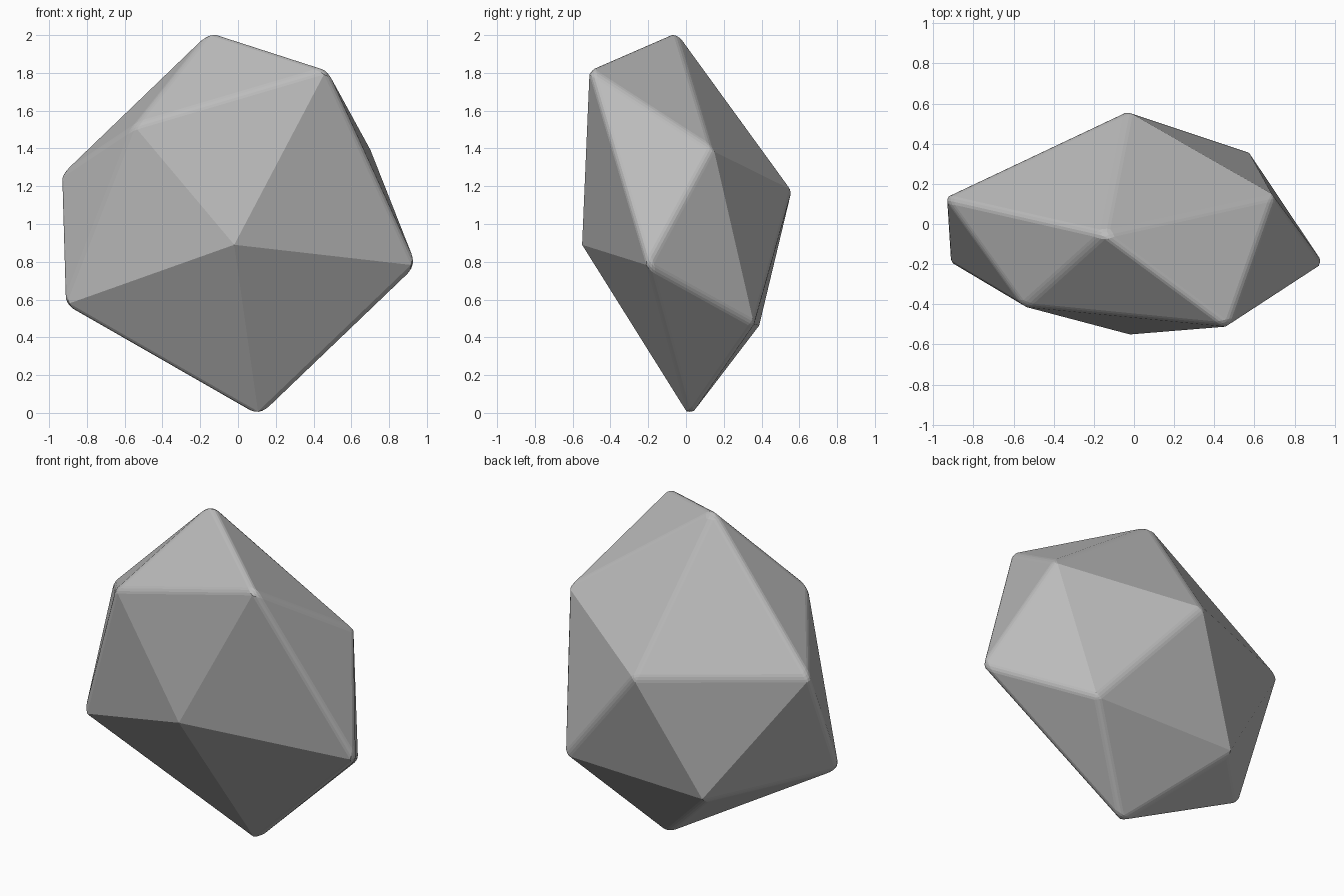
import bpy
import bmesh

default = bpy.data.objects.get("Cube")
if default:
    bpy.data.objects.remove(default, do_unlink=True)

# Plain stone grey
grey = bpy.data.materials.new("stone_grey")
grey.use_nodes = True
colour = (0.5, 0.5, 0.5, 1.0)
grey.diffuse_color = colour
grey.node_tree.nodes["Principled BSDF"].inputs["Base Color"].default_value = colour

# Twelve corners of an uneven, flattened icosahedron
corners = [
    (-0.15, -0.05, 2.02), (0.47, -0.51, 1.82), (-0.55, -0.41, 1.52),
    (-0.94, 0.13, 1.26), (-0.92, -0.19, 0.57), (-0.02, -0.55, 0.89),
    (0.945, -0.20, 0.78), (0.70, 0.14, 1.40), (-0.03, 0.56, 1.18),
    (0.57, 0.36, 0.47), (-0.39, 0.37, 0.44), (0.11, 0.02, -0.02),
]

# Rock body: the shell around the corners
bm = bmesh.new()
for co in corners:
    bm.verts.new(co)
bmesh.ops.convex_hull(bm, input=bm.verts)
bmesh.ops.recalc_face_normals(bm, faces=bm.faces)
mesh = bpy.data.meshes.new("rock")
bm.to_mesh(mesh)
bm.free()
mesh.materials.append(grey)
rock = bpy.data.objects.new("rock", mesh)
bpy.context.collection.objects.link(rock)

# Narrow worn bevel on the sharper edges only
bevel = rock.modifiers.new("worn_edges", 'BEVEL')
bevel.width = 0.025
bevel.segments = 3
bevel.limit_method = 'ANGLE'
bevel.angle_limit = 0.5236
